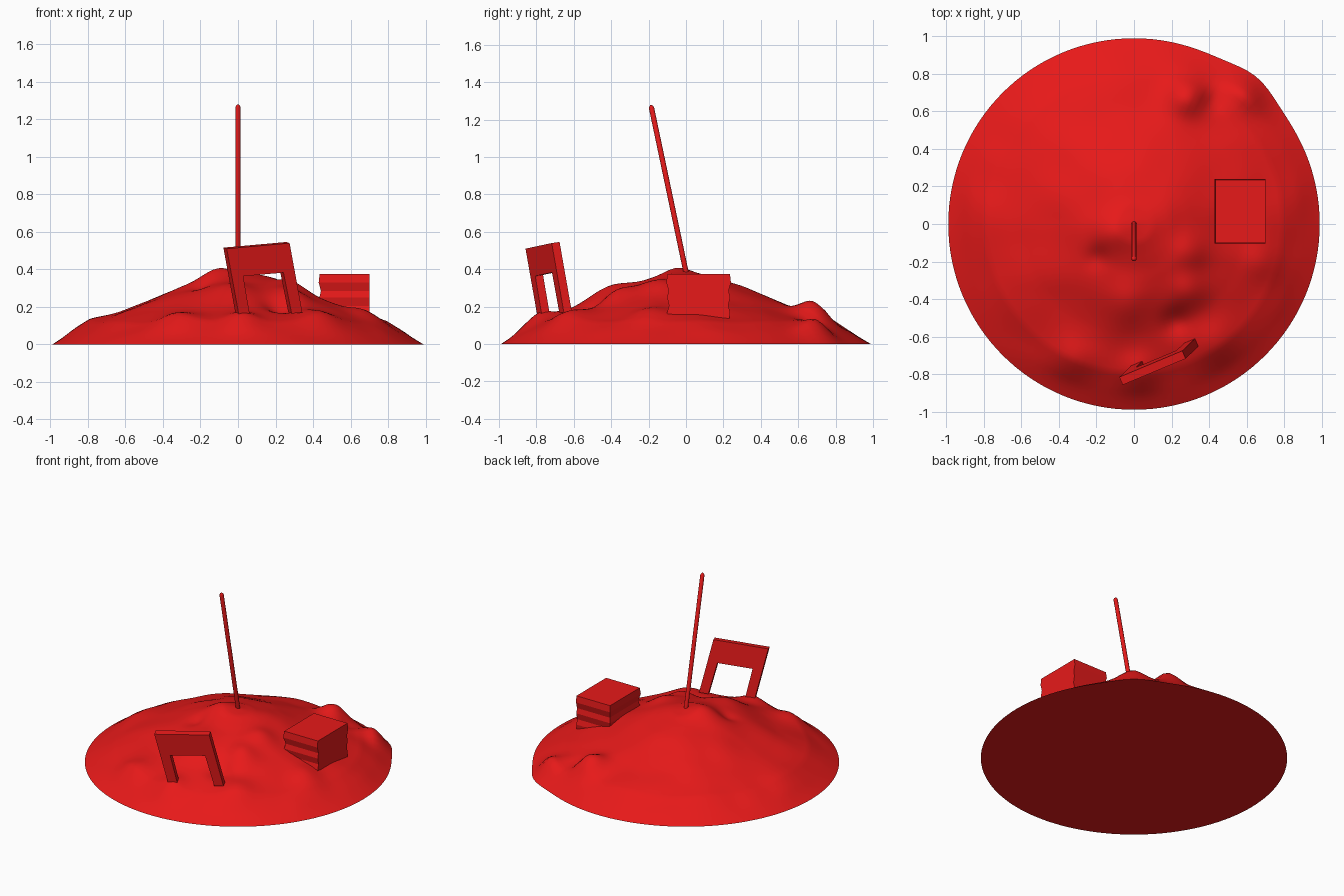
import bpy, bmesh, math
from mathutils import Vector, noise

if "Cube" in bpy.data.objects:
    bpy.data.objects.remove(bpy.data.objects["Cube"])

red = bpy.data.materials.new("red")
red.diffuse_color = (0.8, 0.01, 0.01, 1)
red.use_nodes = True
red.node_tree.nodes["Principled BSDF"].inputs["Base Color"].default_value = red.diffuse_color


def finish(name, bm, smooth=False):
    bmesh.ops.recalc_face_normals(bm, faces=bm.faces)
    mesh = bpy.data.meshes.new(name)
    bm.to_mesh(mesh)
    bm.free()
    mesh.materials.append(red)
    obj = bpy.data.objects.new(name, mesh)
    bpy.context.collection.objects.link(obj)
    for p in mesh.polygons:
        p.use_smooth = smooth
    if smooth:
        bpy.ops.object.select_all(action='DESELECT')
        obj.select_set(True)
        bpy.context.view_layer.objects.active = obj
        bpy.ops.object.shade_smooth_by_angle(angle=math.radians(50))
    return obj


def loft(bm, rings):
    # Joins closed rings of vertices with side faces
    for a, b in zip(rings, rings[1:]):
        n = len(a)
        for i in range(n):
            j = (i + 1) % n
            bm.faces.new((a[i], a[j], b[j], b[i]))


# Lumpy mound
profile = [.385, .375, .345, .31, .27, .23, .19, .155, .12, .062, 0]
lumps = [  # x, y, height, width
    (-.13, -.05, .035, .10), (-.33, -.72, .045, .11), (.43, -.64, .045, .12),
    (.28, .68, .09, .10), (.62, .72, .09, .11), (.28, -.36, .05, .10),
    (-.05, -.42, .05, .13), (.30, -.15, .04, .10), (.02, -.78, .05, .10),
    (.22, -.52, -.04, .07), (-.20, -.18, -.02, .06), (.68, -.2, .03, .10),
    (-.78, 0, .015, .12), (.42, .66, -.03, .06)]


def height(x, y, r):
    t = min(r, .9999) * 10
    i = int(t)
    z = profile[i] + (profile[i + 1] - profile[i]) * (t - i)
    bump = sum(h * math.exp(-((x - a) ** 2 + (y - b) ** 2) / (w * w)) for a, b, h, w in lumps)
    bump += .012 * noise.noise(Vector((x * 5, y * 5, 1.7)))
    return z + bump * min(1, (1 - r) * 9)


SEGS, RINGS = 128, 50
bm = bmesh.new()
rings = []
for k in range(1, RINGS + 1):
    r = k / RINGS
    ring = []
    for s in range(SEGS):
        a = 2 * math.pi * s / SEGS
        push = .99 + .03 * math.exp(-((a - math.radians(50)) / .16) ** 2) * r ** 4
        x, y = r * push * math.cos(a), r * push * math.sin(a)
        ring.append(bm.verts.new((x, y, max(0, height(x, y, r)))))
    rings.append(ring)
loft(bm, rings)
peak = bm.verts.new((0, 0, height(0, 0, 0)))
for s in range(SEGS):
    bm.faces.new((peak, rings[0][s], rings[0][(s + 1) % SEGS]))
bm.faces.new(rings[-1])
finish("mound", bm, True)

# Leaning stick with a rounded tip
base, tip = Vector((0, 0, .385)), Vector((0, -.187, 1.275))
axis = (tip - base).normalized()
side, across = Vector((1, 0, 0)), axis.cross(Vector((1, 0, 0)))
bm = bmesh.new()
rings = []
for dist, rad in ((0, .014), ((tip - base).length - .012, .014),
                  ((tip - base).length - .003, .01), ((tip - base).length + .003, .004)):
    rings.append([bm.verts.new(base + axis * dist + side * rad * math.cos(i * math.pi / 8)
                               + across * rad * math.sin(i * math.pi / 8)) for i in range(16)])
loft(bm, rings)
bm.faces.new(rings[0])
bm.faces.new(rings[-1])
finish("stick", bm, True)

# Half-buried box with creased sides
bm = bmesh.new()
rings = []
for z, d in ((.12, .01), (.17, .004), (.205, .014), (.25, .004), (.285, .012), (.33, 0), (.375, .005)):
    x0, x1, y0, y1 = .43 + d, .70, -.105 + d, .24 - d
    rings.append([bm.verts.new(p) for p in ((x0, y0, z), (x1, y0, z), (x1, y1, z), (x0, y1, z))])
loft(bm, rings)
bm.faces.new(rings[0])
bm.faces.new(rings[-1])
finish("creased_box", bm)

# Tilted chair back: wide rail on two posts
corner = Vector((-.06, -.858, .51))
u, v = Vector((.335, .14, .03)), Vector((.068, .065, -.37))
thick = Vector((-.018, .042, .006))
outline = [(0, 0), (1, 0), (1, 1), (.83, 1), (.82, .41), (.18, .41), (.17, 1), (0, 1)]
bm = bmesh.new()
rings = [[bm.verts.new(corner + u * a + v * b + thick * t) for a, b in outline] for t in (0, 1)]
loft(bm, rings)
bm.faces.new(rings[0])
bm.faces.new(rings[1])
finish("chair_back", bm)
